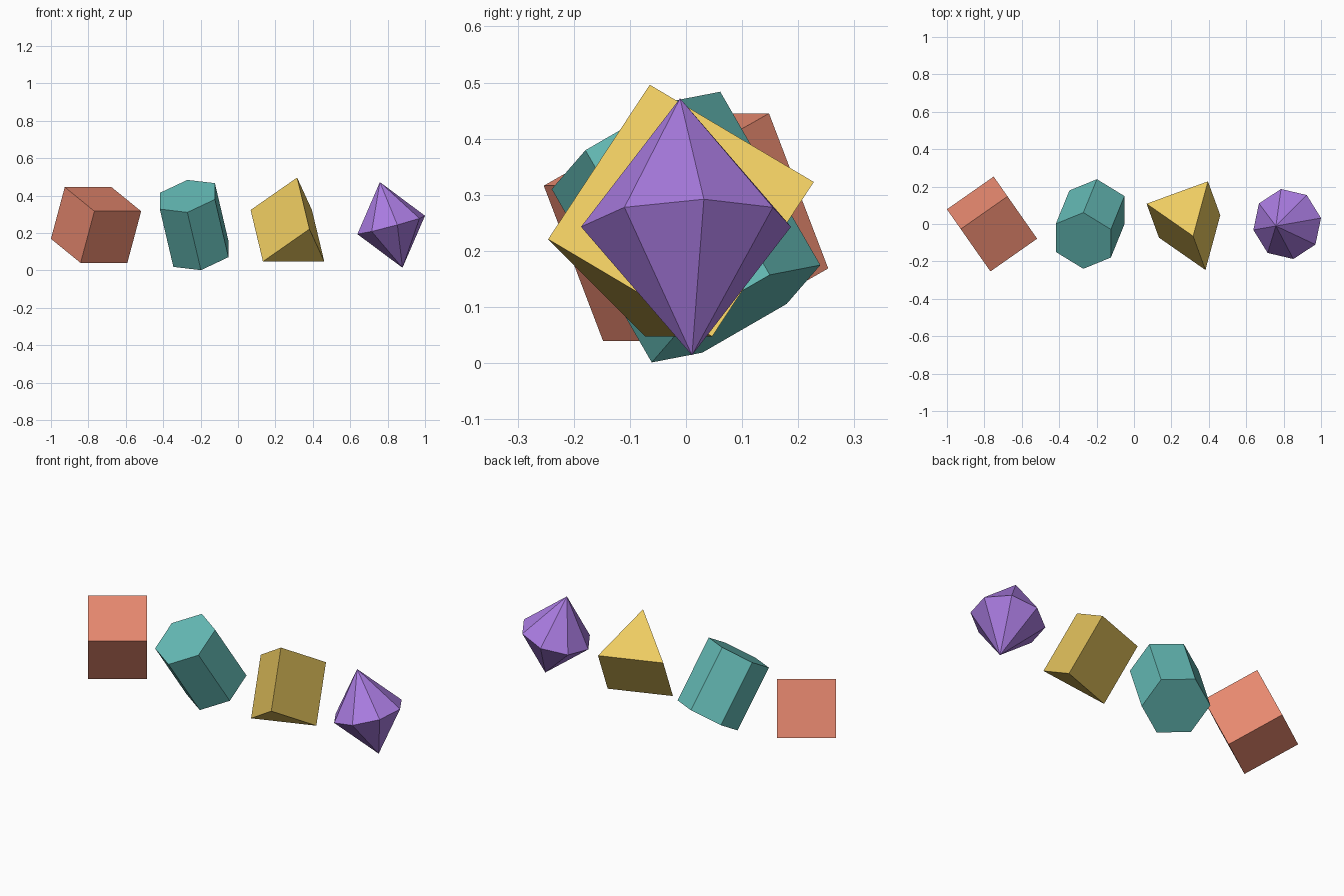
import bpy, bmesh
from math import radians, sin, cos, pi
from mathutils import Matrix, Vector, Euler

if "Cube" in bpy.data.objects:
    bpy.data.objects.remove(bpy.data.objects["Cube"])


def rot(x, y, z):
    return Euler((radians(x), radians(y), radians(z))).to_matrix()


def ring(bm, n, r, z, start=0.0):
    return [bm.verts.new((r * cos(start + 2 * pi * i / n),
                          r * sin(start + 2 * pi * i / n), z)) for i in range(n)]


def prism(n, r, h, start=0.0):
    bm = bmesh.new()
    lo, hi = ring(bm, n, r, -h / 2, start), ring(bm, n, r, h / 2, start)
    bm.faces.new(lo[::-1])
    bm.faces.new(hi)
    for i in range(n):
        j = (i + 1) % n
        bm.faces.new((lo[i], lo[j], hi[j], hi[i]))
    return bm


def bipyramid(n, r, half):
    bm = bmesh.new()
    mid = ring(bm, n, r, 0)
    top, bottom = bm.verts.new((0, 0, half)), bm.verts.new((0, 0, -half))
    for i in range(n):
        j = (i + 1) % n
        bm.faces.new((mid[i], mid[j], top))
        bm.faces.new((mid[j], mid[i], bottom))
    return bm


def place(name, bm, loc, rotation, color):
    mesh = bpy.data.meshes.new(name)
    bm.to_mesh(mesh)
    bm.free()
    ob = bpy.data.objects.new(name, mesh)
    bpy.context.collection.objects.link(ob)
    ob.matrix_world = Matrix.Translation(loc) @ rotation.to_4x4()
    mat = bpy.data.materials.new(name + "_color")
    mat.diffuse_color = (*color, 1)
    mat.use_nodes = True
    mat.node_tree.nodes["Principled BSDF"].inputs["Base Color"].default_value = mat.diffuse_color
    mesh.materials.append(mat)


# Tilted cube
cube = bmesh.new()
bmesh.ops.create_cube(cube, size=0.305)
place("cube", cube, (-0.759, 0, 0.2425), rot(25, 0, 35), (0.80, 0.25, 0.16))

# Hexagonal prism, leaning forward and to the left
place("hexagonal_prism", prism(6, 0.1735, 0.364, pi / 2), (-0.2345, 0, 0.2425),
      rot(30, 0, 0) @ rot(0, -11.5, 0), (0.13, 0.50, 0.47))

# Triangular prism, one edge pointing to local -y
place("triangular_prism", prism(3, 0.2015, 0.336, -pi / 2), (0.2925, 0, 0.243),
      rot(-35, 0, 20), (0.85, 0.60, 0.12))

# Eight-sided bipyramid
place("bipyramid", bipyramid(8, 0.19, 0.237), (0.819, 0, 0.243),
      rot(0, -15, 10), (0.40, 0.20, 0.75))
